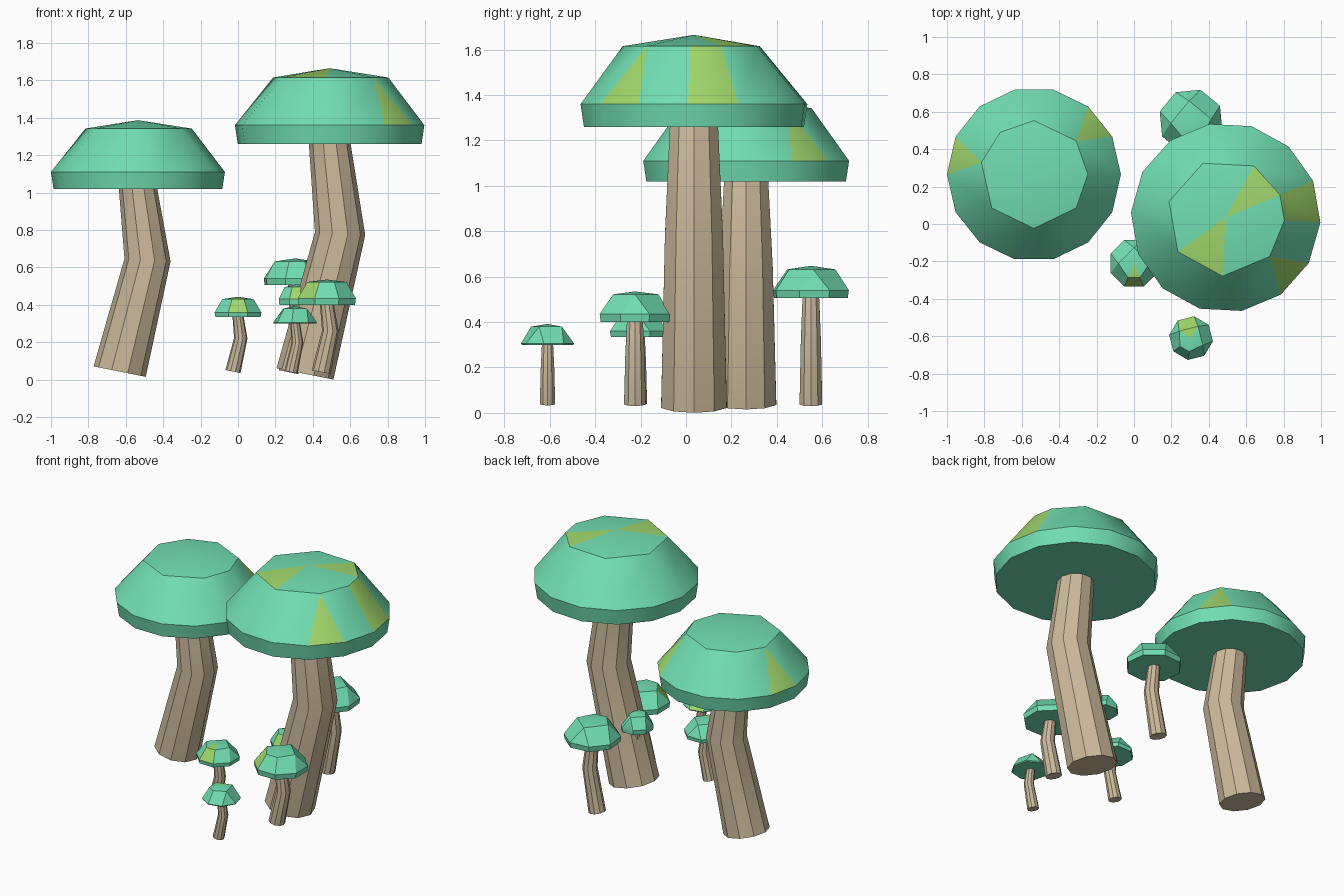
import bpy
import bmesh
from math import radians, sin, cos, tau

cube = bpy.data.objects.get("Cube")
if cube:
    bpy.data.objects.remove(cube, do_unlink=True)


def material(name, rgb):
    mat = bpy.data.materials.new(name)
    mat.use_nodes = True
    mat.diffuse_color = (*rgb, 1)
    mat.node_tree.nodes["Principled BSDF"].inputs["Base Color"].default_value = (*rgb, 1)
    return mat


CAP = material("mint green", (0.165, 0.73, 0.445))
SPOT = material("lime spot", (0.352, 0.68, 0.15))
STEM = material("beige stem", (0.60, 0.49, 0.33))


def finish(bm, name, mats):
    bmesh.ops.recalc_face_normals(bm, faces=bm.faces)
    mesh = bpy.data.meshes.new(name)
    bm.to_mesh(mesh)
    bm.free()
    for mat in mats:
        mesh.materials.append(mat)
    obj = bpy.data.objects.new(name, mesh)
    bpy.context.collection.objects.link(obj)
    bpy.ops.object.select_all(action='DESELECT')
    obj.select_set(True)
    bpy.context.view_layer.objects.active = obj
    bpy.ops.object.shade_smooth_by_angle(angle=radians(32))


def make_cap(name, x, y, r, heights, sides, turn, merged, slope_spots, top_spots):
    """Faceted cap; a merged sector has one shoulder point instead of two."""
    bm = bmesh.new()
    low, rim, shoulder, apex = heights

    def point(step, radius, z):
        a = radians(turn) + tau * step / sides
        return bm.verts.new((x + radius * cos(a), y + radius * sin(a), z))

    bottom_ring = [point(k, r * 0.97, low) for k in range(sides)]
    rim_ring = [point(k, r, rim) for k in range(sides)]
    top_ring = [None] * sides
    for k in merged:
        top_ring[k] = top_ring[(k + 1) % sides] = point(k + 0.5, r * 0.62, shoulder)
    for k in range(sides):
        if top_ring[k] is None:
            top_ring[k] = point(k, r * 0.62, shoulder)
    tip = bm.verts.new((x, y, apex))

    bm.faces.new(bottom_ring)
    for k in range(sides):
        n = (k + 1) % sides
        bm.faces.new((bottom_ring[k], bottom_ring[n], rim_ring[n], rim_ring[k]))
        slope = [rim_ring[k], rim_ring[n], top_ring[n]]
        if k not in merged:
            slope.append(top_ring[k])
            top = bm.faces.new((top_ring[k], top_ring[n], tip))
            top.material_index = int(k in top_spots)
        bm.faces.new(slope).material_index = int(k in slope_spots)
    finish(bm, name, (CAP, SPOT))


def make_stem(name, x, y, r, base, top, lean, sides=10):
    """Bent stem of three rings with a slanted foot."""
    bm = bmesh.new()
    middle = base + 0.61 * (top - base)
    rings = []
    # offset, height, radius, slant
    for dx, z, radius, slant in ((-lean, base, 0.30, 0.2),
                                 (0.11, middle, 0.265, 0.06),
                                 (0, top + 0.005, 0.22, 0)):
        ring = []
        for k in range(sides):
            a = tau * k / sides
            ox = radius * r * cos(a)
            ring.append(bm.verts.new((x + dx * r + ox, y + radius * r * sin(a), z - slant * ox)))
        rings.append(ring)
    for lower, upper in zip(rings, rings[1:]):
        for k in range(sides):
            n = (k + 1) % sides
            bm.faces.new((lower[k], lower[n], upper[n], upper[k]))
    bm.faces.new(rings[0])
    bm.faces.new(rings[-1])
    finish(bm, name, (STEM,))


SMALL = (1, 3, 7)
# name, x, y, radius, cap heights, sides, turn, merged, slope spots, top spots, foot, lean
MUSHROOMS = [
    ("tall", 0.49, 0.035, 0.507, (1.26, 1.36, 1.615, 1.665), 14, -3,
     (2, 4, 6, 8, 10, 12), (0, 12), (1, 9), 0.031, 0.26),
    ("wide", -0.535, 0.265, 0.465, (1.02, 1.11, 1.342, 1.387), 14, 0,
     (1, 3, 6, 8, 10, 12), (1, 6), (), 0.043, 0.21),
    ("back", 0.305, 0.55, 0.175, (0.505, 0.54, 0.632, 0.648), 8, 28,
     SMALL, (), (), 0.04, 0.2),
    ("left", 0.0, -0.21, 0.135, (0.335, 0.36, 0.43, 0.443), 8, 22.5,
     SMALL, (5,), (5,), 0.043, 0.2),
    ("right", 0.475, -0.225, 0.168, (0.40, 0.435, 0.522, 0.535), 8, 22.5,
     SMALL, (4,), (), 0.04, 0.18),
    ("front", 0.305, -0.61, 0.118, (0.30, 0.306, 0.38, 0.392), 8, -8,
     SMALL, (2,), (2,), 0.04, 0.18),
    ("hidden", 0.315, 0.07, 0.105, (0.40, 0.43, 0.495, 0.51), 8, 22.5,
     SMALL, (5,), (), 0.045, 0.2),
]

for name, x, y, r, heights, sides, turn, merged, slopes, tops, foot, lean in MUSHROOMS:
    make_cap(name + "_mushroom_cap", x, y, r, heights, sides, turn, merged, slopes, tops)
    make_stem(name + "_mushroom_stem", x, y, r, foot, heights[0], lean)
